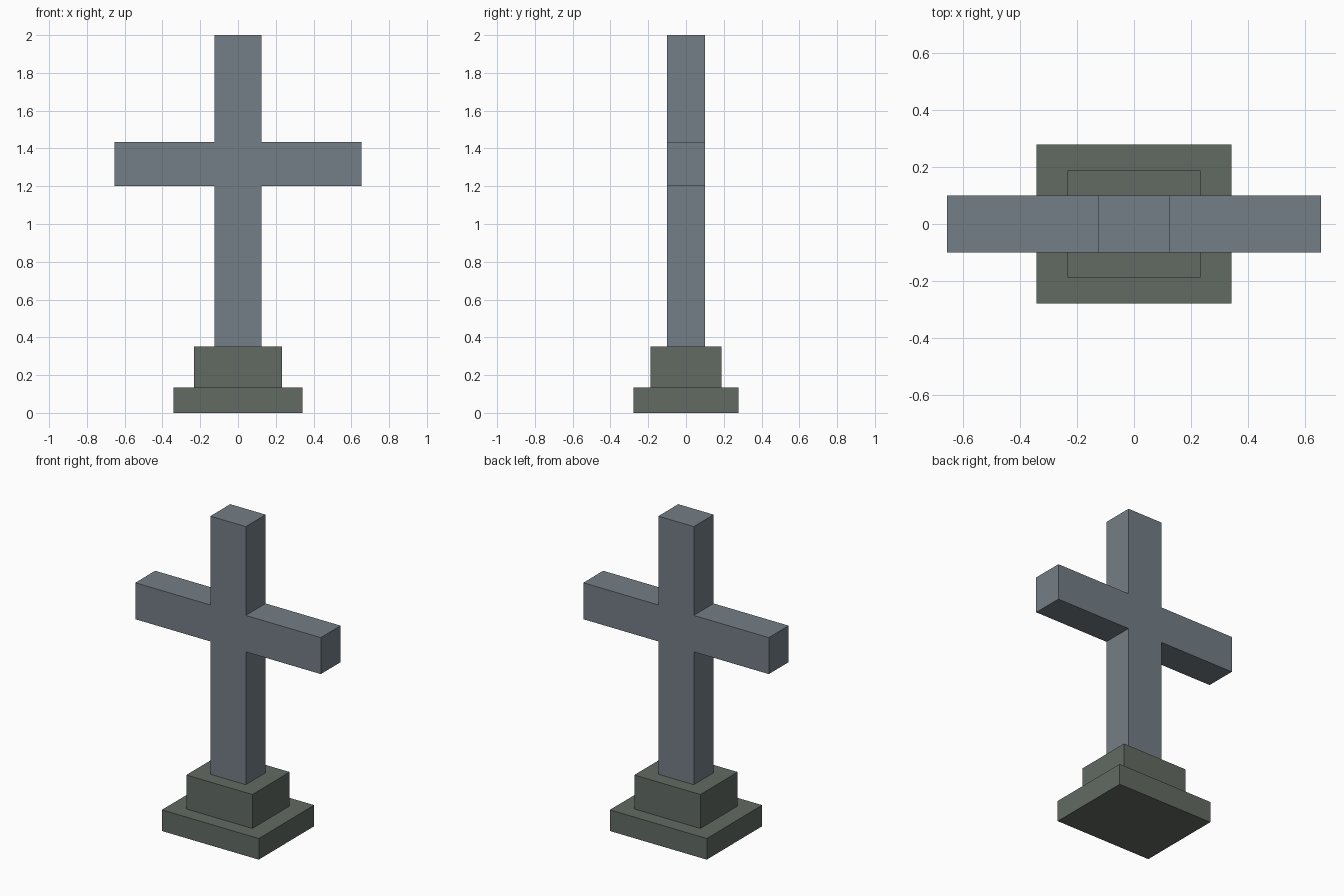
import bpy, bmesh

if "Cube" in bpy.data.objects:
    bpy.data.objects.remove(bpy.data.objects["Cube"])


def material(name, color):
    m = bpy.data.materials.new(name)
    m.diffuse_color = (*color, 1.0)
    m.use_nodes = True
    m.node_tree.nodes["Principled BSDF"].inputs["Base Color"].default_value = m.diffuse_color
    return m


def finish(bm, name, mat):
    bmesh.ops.recalc_face_normals(bm, faces=bm.faces)
    mesh = bpy.data.meshes.new(name)
    bm.to_mesh(mesh)
    bm.free()
    mesh.materials.append(mat)
    ob = bpy.data.objects.new(name, mesh)
    bpy.context.collection.objects.link(ob)
    return ob


def extruded(name, profile, axis, start, depth, mat):
    """Extrude a 2D profile along axis 'y' (profile in xz) or 'z' (profile in xy)."""
    bm = bmesh.new()
    place = (lambda a, b: (a, start, b)) if axis == 'y' else (lambda a, b: (a, b, start))
    face = bm.faces.new([bm.verts.new(place(a, b)) for a, b in profile])
    ext = bmesh.ops.extrude_face_region(bm, geom=[face], use_keep_orig=True)
    verts = [g for g in ext['geom'] if isinstance(g, bmesh.types.BMVert)]
    bmesh.ops.translate(bm, verts=verts, vec=(0, depth, 0) if axis == 'y' else (0, 0, depth))
    return finish(bm, name, mat)


def rect(hx, hy):
    return [(-hx, -hy), (hx, -hy), (hx, hy), (-hx, hy)]


blue_stone = material("blue grey stone", (0.175, 0.210, 0.240))
green_stone = material("green grey stone", (0.122, 0.145, 0.124))

# stepped plinth
extruded("lower_step", rect(0.342, 0.279), 'z', 0.0, 0.135, green_stone)
extruded("upper_step", rect(0.233, 0.188), 'z', 0.135, 0.217, green_stone)

# cross: right half of the outline, mirrored to the left
half = [(0.125, 0.352), (0.125, 1.2), (0.655, 1.2),
        (0.655, 1.433), (0.125, 1.433), (0.125, 2.0)]
outline = half + [(-x, z) for x, z in reversed(half)]
extruded("cross", outline, 'y', -0.1, 0.2, blue_stone)
